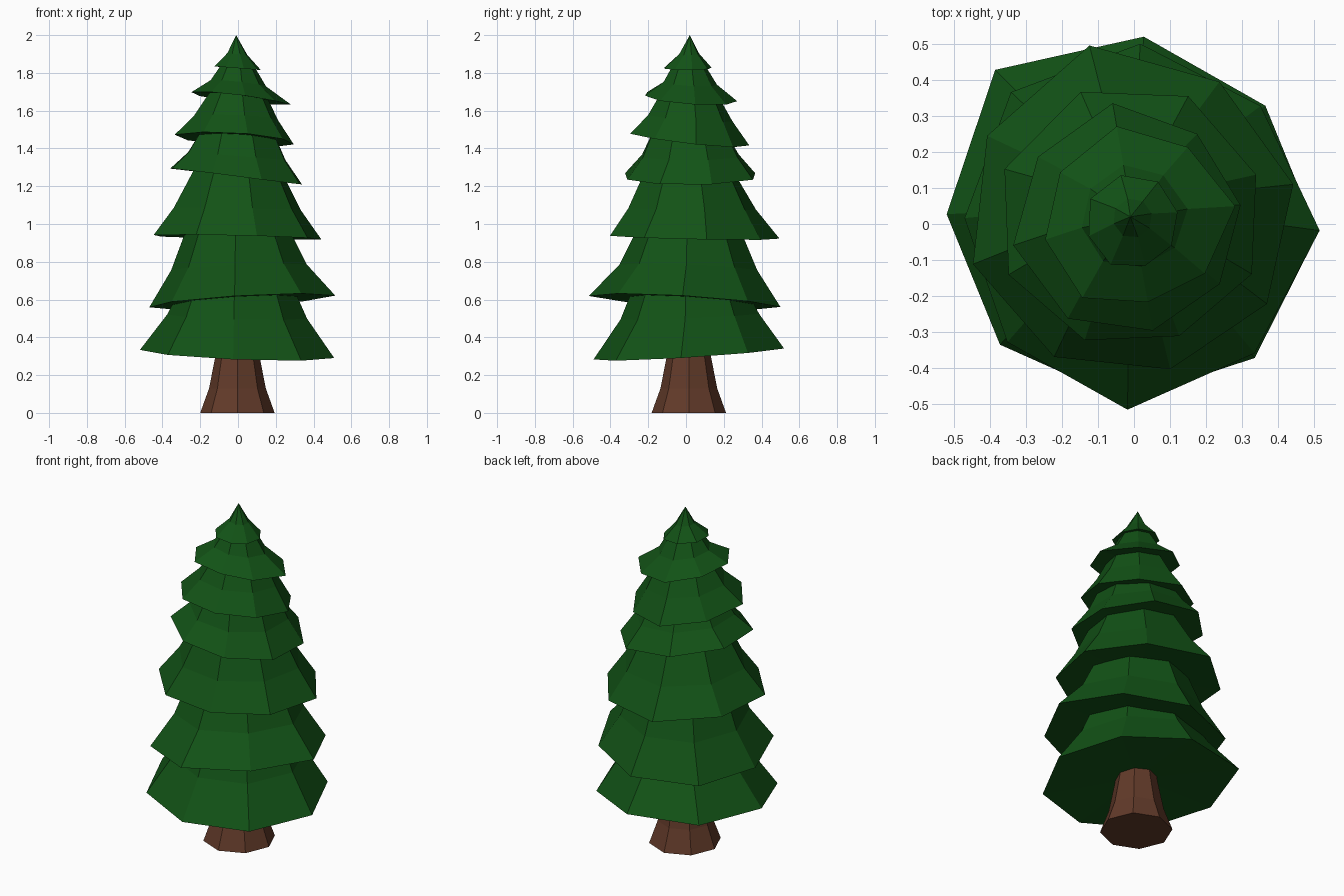
import bpy, bmesh
from math import radians, cos, sin

if "Cube" in bpy.data.objects:
    bpy.data.objects.remove(bpy.data.objects["Cube"])

SIDES = 8
CX, CY = -0.003, 0.015   # axis of trunk and tip


def material(name, rgb):
    m = bpy.data.materials.new(name)
    m.diffuse_color = (*rgb, 1)
    m.use_nodes = True
    m.node_tree.nodes["Principled BSDF"].inputs["Base Color"].default_value = m.diffuse_color
    return m


def loft(name, rings, mat, tip=None, hollow=0.0):
    """Skin a stack of rings; close the base, and close the top with a cap or a tip."""
    bm = bmesh.new()
    loops = [[bm.verts.new(p) for p in ring] for ring in rings]
    for a, b in zip(loops, loops[1:]):
        for i in range(SIDES):
            j = (i + 1) % SIDES
            bm.faces.new((a[i], a[j], b[j], b[i]))
    if tip:
        t = bm.verts.new(tip)
        for i in range(SIDES):
            bm.faces.new((loops[-1][i], loops[-1][(i + 1) % SIDES], t))
    else:
        bm.faces.new(loops[-1])
    # underside, slightly raised in the middle for foliage
    base = loops[0]
    if hollow:
        z = sum(v.co.z for v in base) / SIDES + hollow
        c = bm.verts.new((CX, CY, z))
        for i in range(SIDES):
            bm.faces.new((base[(i + 1) % SIDES], base[i], c))
    else:
        bm.faces.new(base[::-1])
    bmesh.ops.recalc_face_normals(bm, faces=bm.faces)
    me = bpy.data.meshes.new(name)
    bm.to_mesh(me)
    bm.free()
    me.materials.append(mat)
    ob = bpy.data.objects.new(name, me)
    bpy.context.collection.objects.link(ob)


def ring(radii, z, rot=0, tilt=(0, 0), centre=(0, 0)):
    pts = []
    for i, r in enumerate(radii):
        a = radians(rot + 360 * i / SIDES)
        pts.append((centre[0] + r * cos(a), centre[1] + r * sin(a),
                    z + tilt[0] * cos(a) + tilt[1] * sin(a)))
    return pts


bark = material("bark", (0.12, 0.042, 0.022))
needles = material("needles", (0.006, 0.085, 0.008))

# Flared trunk
loft("trunk", [ring([r] * SIDES, z, centre=(CX, CY))
               for r, z in ((0.197, 0), (0.15, 0.13), (0.115, 0.31), (0.1, 0.45))], bark)

# Foliage tiers: rotation, rim height, tilt, (mid radius, z), (top radius, z), rim radii
tiers = [
    (-3, 0.312, (-0.02, 0.03), (0.37, 0.51), (0.28, 0.70),
     (0.51, 0.49, 0.52, 0.575, 0.52, 0.50, 0.49, 0.50)),
    (-2, 0.59, (0.03, -0.03), (0.36, 0.77), (0.26, 1.00),
     (0.515, 0.48, 0.50, 0.50, 0.47, 0.48, 0.515, 0.49)),
    (14, 0.93, (-0.01, -0.01), (0.345, 1.08), (0.23, 1.30),
     (0.455, 0.46, 0.51, 0.475, 0.46, 0.43, 0.415, 0.43)),
    (22, 1.252, (-0.045, 0), (0.275, 1.36), (0.19, 1.52),
     (0.365, 0.385, 0.395, 0.39, 0.375, 0.35, 0.335, 0.355)),
    (10, 1.447, (-0.02, -0.035), (0.225, 1.56), (0.14, 1.71),
     (0.30, 0.305, 0.34, 0.325, 0.34, 0.32, 0.30, 0.29)),
    (10, 1.665, (-0.03, -0.02), (0.145, 1.745), (0.075, 1.86),
     (0.285, 0.26, 0.275, 0.25, 0.25, 0.25, 0.22, 0.24)),
    (15, 1.825, (-0.01, 0), (0.055, 1.90), None,
     (0.125, 0.135, 0.14, 0.14, 0.13, 0.13, 0.12, 0.12)),
]
for n, (rot, z, tilt, mid, top, rim) in enumerate(tiers, 1):
    mean = sum(rim) / SIDES
    rings = [ring(rim, z, rot, tilt)]
    # upper rings keep a softened version of the rim's unevenness
    rings.append(ring([mid[0] * (1 + 0.5 * (r / mean - 1)) for r in rim], mid[1], rot,
                      (tilt[0] * 0.5, tilt[1] * 0.5), (CX, CY)))
    if top:
        rings.append(ring([top[0]] * SIDES, top[1], rot, centre=(CX, CY)))
        loft(f"foliage_tier_{n}", rings, needles, hollow=0.02)
    else:
        loft("foliage_tip", rings, needles, tip=(-0.01, 0.02, 2.0), hollow=0.02)
